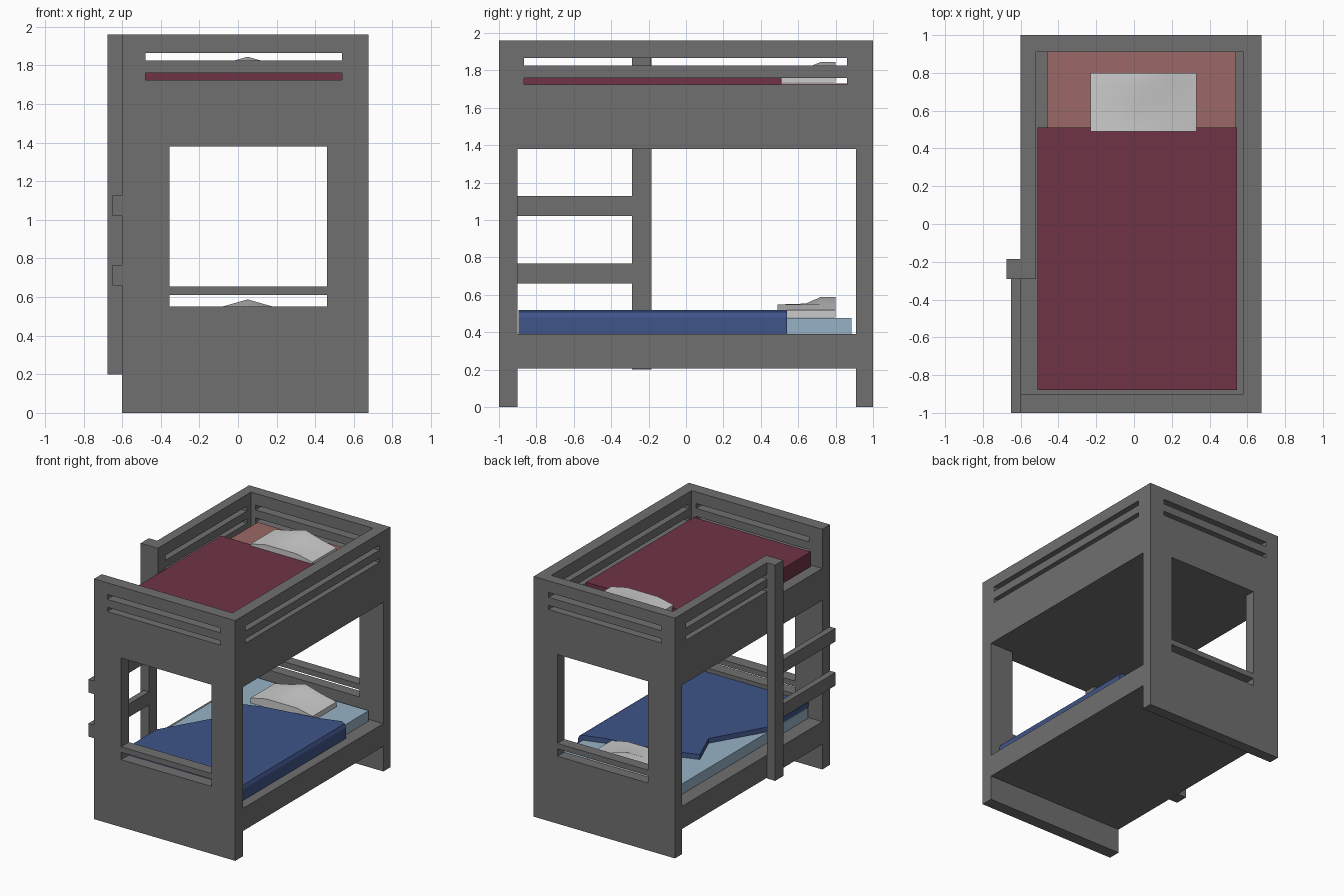
import bpy, bmesh, math

if "Cube" in bpy.data.objects:
    bpy.data.objects.remove(bpy.data.objects["Cube"])


def mat(name, rgb):
    m = bpy.data.materials.new(name)
    m.diffuse_color = (*rgb, 1)
    m.use_nodes = True
    m.node_tree.nodes["Principled BSDF"].inputs["Base Color"].default_value = m.diffuse_color
    return m


WOOD = mat("painted_wood", (0.16, 0.16, 0.16))
WHITE = mat("pillow_white", (0.55, 0.55, 0.55))
RED = mat("dark_red", (0.16, 0.034, 0.06))
PINK = mat("dusty_pink", (0.33, 0.14, 0.13))
BLUE = mat("deep_blue", (0.05, 0.09, 0.25))
SKY = mat("pale_blue", (0.31, 0.45, 0.57))


def add(name, mesh, material):
    ob = bpy.data.objects.new(name, mesh)
    bpy.context.collection.objects.link(ob)
    mesh.materials.clear()
    mesh.materials.append(material)
    return ob


def box(name, x, y, z, material=WOOD):
    bm = bmesh.new()
    bmesh.ops.create_cube(bm, size=1)
    for v in bm.verts:
        v.co = [(r[0] + r[1]) / 2 + c * (r[1] - r[0]) for r, c in zip((x, y, z), v.co)]
    me = bpy.data.meshes.new(name)
    bm.to_mesh(me)
    bm.free()
    return add(name, me, material)


def rect(u0, u1, v0, v1):
    return [(u0, v0), (u1, v0), (u1, v1), (u0, v1)]


def panel(name, outlines, rng, side=False):
    """Upright board with holes: first outline is the edge, the rest are cut out."""
    cu = bpy.data.curves.new(name, 'CURVE')
    cu.dimensions = '2D'
    cu.fill_mode = 'BOTH'
    cu.extrude = (rng[1] - rng[0]) / 2
    for pts in outlines:
        sp = cu.splines.new('POLY')
        sp.points.add(len(pts) - 1)
        for p, (u, v) in zip(sp.points, pts):
            p.co = (u, v, 0, 1)
        sp.use_cyclic_u = True
    tmp = bpy.data.objects.new(name + "_curve", cu)
    bpy.context.collection.objects.link(tmp)
    bpy.context.view_layer.update()
    me = bpy.data.meshes.new_from_object(
        tmp.evaluated_get(bpy.context.evaluated_depsgraph_get()))
    bpy.data.objects.remove(tmp)
    bm = bmesh.new()
    bm.from_mesh(me)
    bmesh.ops.remove_doubles(bm, verts=bm.verts, dist=1e-4)
    bmesh.ops.recalc_face_normals(bm, faces=bm.faces)
    for f in bm.faces:
        f.smooth = False
    bm.to_mesh(me)
    bm.free()
    ob = add(name, me, WOOD)
    mid = (rng[0] + rng[1]) / 2
    ob.rotation_euler = (math.pi / 2, 0, math.pi / 2 if side else 0)
    ob.location = (mid, 0, 0) if side else (0, mid, 0)
    return ob


def slots(u0, u1):
    return [rect(u0, u1, 1.725, 1.76), rect(u0, u1, 1.825, 1.865)]


# end boards with window, window rail and slots
for name, rng in (("front_end_board", (-1, -0.9)), ("back_end_board", (0.91, 1))):
    panel(name, [rect(-0.6, 0.675, 0, 1.96), rect(-0.355, 0.46, 0.55, 0.61),
                 rect(-0.355, 0.46, 0.655, 1.38)] + slots(-0.48, 0.54), rng)

# upper guard rails, the left one lowered at the ladder
panel("right_guard_rail", [rect(-0.9, 0.91, 1.38, 1.96)] + slots(-0.865, 0.86),
      (0.58, 0.675), True)
panel("left_guard_rail", [[(-0.9, 1.38), (0.91, 1.38), (0.91, 1.96), (-0.29, 1.96),
                           (-0.29, 1.64), (-0.9, 1.64)]] + slots(-0.19, 0.86),
      (-0.6, -0.52), True)

# bed bases
box("upper_base", (-0.52, 0.58), (-0.9, 0.91), (1.38, 1.64))
box("lower_base", (-0.6, 0.675), (-0.9, 0.91), (0.205, 0.39))

# ladder
box("ladder_post", (-0.675, -0.6), (-0.29, -0.185), (0.2, 1.96))
for i, z in enumerate((0.66, 1.02)):
    box(f"ladder_rung_{i + 1}", (-0.65, -0.6), (-1, -0.29), (z, z + 0.107))

# mattresses and upper blanket
box("upper_mattress", (-0.46, 0.54), (-0.875, 0.91), (1.64, 1.73), PINK)
box("lower_mattress", (-0.48, 0.56), (-0.885, 0.885), (0.39, 0.475), SKY)
box("upper_blanket", (-0.51, 0.545), (-0.88, 0.51), (1.64, 1.76), RED)


def lower_blanket():
    """Thin sheet with a turned-back corner, hanging down on the right side."""
    top = [(0.56, -0.895), (0.56, 0.54), (0.39, 0.49), (-0.05, 0.42), (-0.35, 0.32),
           (-0.24, 0.05), (-0.48, -0.36), (-0.48, -0.895)]
    bm = bmesh.new()
    f = bm.faces.new([bm.verts.new((x, y, 0.52)) for x, y in top])
    prev = f.verts[0], f.verts[1]
    for x, z in ((0.585, 0.508), (0.597, 0.48), (0.597, 0.39)):
        cur = bm.verts.new((x, -0.895, z)), bm.verts.new((x, 0.54, z))
        bm.faces.new((prev[0], cur[0], cur[1], prev[1]))
        prev = cur
    bmesh.ops.recalc_face_normals(bm, faces=bm.faces)
    bm.normal_update()
    if f.normal.z < 0:
        bmesh.ops.reverse_faces(bm, faces=bm.faces)
    me = bpy.data.meshes.new("lower_blanket")
    bm.to_mesh(me)
    bm.free()
    ob = add("lower_blanket", me, BLUE)
    mod = ob.modifiers.new("thickness", 'SOLIDIFY')
    mod.thickness = 0.04
    mod.offset = -1


lower_blanket()


def pillow(name, z):
    """Low-poly pillow: raised along the middle, higher at the back."""
    xs = (-0.23, -0.09, 0.05, 0.19, 0.33)
    rows = ((0.49, 0.07), (0.64, 0.075), (0.72, 0.11), (0.8, 0.11))
    bm = bmesh.new()
    grid = []
    for y, h in rows:
        hs = (0.04, 0.07, h, 0.07, 0.04)
        grid.append([bm.verts.new((x, y, z + k)) for x, k in zip(xs, hs)])
    for a, b in zip(grid, grid[1:]):
        for i in range(4):
            bm.faces.new((a[i], a[i + 1], b[i + 1], b[i]))
    # skirt down to a flat underside
    rim = [e for e in bm.edges if e.is_boundary]
    new = bmesh.ops.extrude_edge_only(bm, edges=rim)["geom"]
    for v in new:
        if isinstance(v, bmesh.types.BMVert):
            v.co.z = z
    bmesh.ops.holes_fill(bm, edges=[e for e in bm.edges if e.is_boundary])
    bmesh.ops.recalc_face_normals(bm, faces=bm.faces)
    me = bpy.data.meshes.new(name)
    bm.to_mesh(me)
    bm.free()
    ob = add(name, me, WHITE)
    bpy.ops.object.select_all(action='DESELECT')
    ob.select_set(True)
    bpy.context.view_layer.objects.active = ob
    bpy.ops.object.shade_smooth_by_angle(angle=math.radians(35))


pillow("lower_pillow", 0.478)
pillow("upper_pillow", 1.735)
